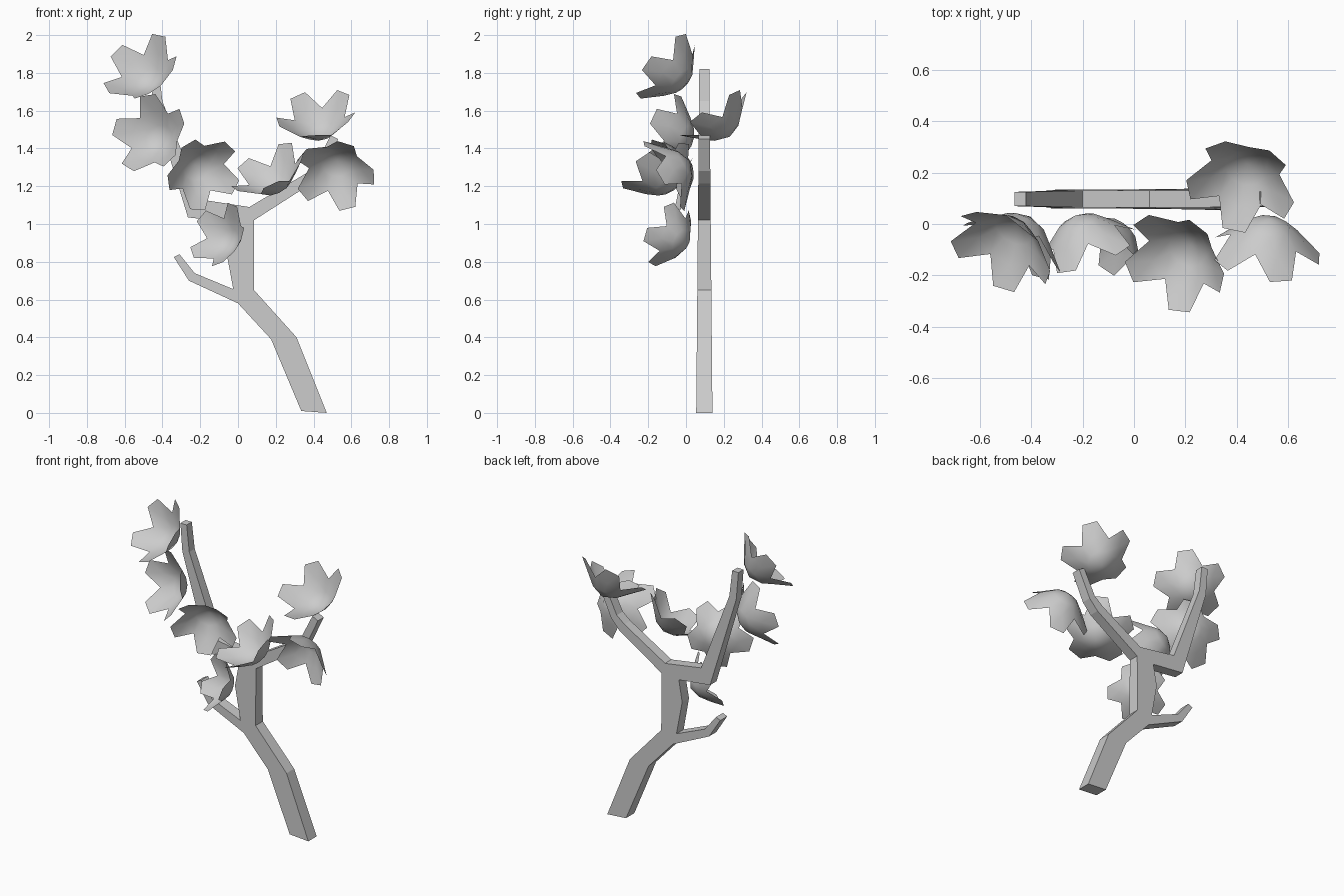
import bpy, bmesh
from math import cos, sin, pi
from mathutils import Vector

if "Cube" in bpy.data.objects:
    bpy.data.objects.remove(bpy.data.objects["Cube"])


def finish(bm, name, smooth):
    me = bpy.data.meshes.new(name)
    bm.to_mesh(me)
    bm.free()
    for p in me.polygons:
        p.use_smooth = smooth
    ob = bpy.data.objects.new(name, me)
    bpy.context.collection.objects.link(ob)
    return ob


# Branch: flat forked outline (x, z), given a thickness that thins upward
outline = [(.335, .01), (.47, 0), (.31, .40), (.085, .65), (.085, 1.02),
           (.39, 1.215), (.45, 1.28), (.53, 1.45), (.49, 1.47), (.41, 1.31),
           (.355, 1.265), (.06, 1.09), (-.20, 1.13), (-.40, 1.65), (-.42, 1.82),
           (-.465, 1.82), (-.45, 1.64), (-.265, 1.035), (-.04, 1.01),
           (-.065, .87), (-.025, .655), (-.23, .74), (-.31, .84),
           (-.34, .825), (-.26, .70), (0, .58), (.175, .39)]
bm = bmesh.new()
front, back = [[bm.verts.new((x, .097 + s * (.043 - .009 * z), z)) for x, z in outline]
               for s in (-1, 1)]
n = len(outline)
caps = [bm.faces.new(front), bm.faces.new(back[::-1])]
for i in range(n):
    j = (i + 1) % n
    bm.faces.new((front[j], front[i], back[i], back[j]))
bm.normal_update()
bmesh.ops.triangulate(bm, faces=caps, ngon_method='EAR_CLIP')
bmesh.ops.recalc_face_normals(bm, faces=bm.faces[:])
finish(bm, "branch", False)

DEPTH = .165


# Leaf: five-lobed cup around a rim centre, opening along axis, one lobe toward lobe_dir
def leaf(name, rim, axis, lobe_dir, size=1):
    w = Vector(axis).normalized()
    u = Vector(lobe_dir)
    u = (u - w * u.dot(w)).normalized()
    v = w.cross(u)
    base = Vector(rim) - w * DEPTH * size
    bm = bmesh.new()

    def pt(r, a, h):
        return bm.verts.new(base + ((u * cos(a) + v * sin(a)) * r + w * h) * size)

    centre = pt(0, 0, .008)
    inner = [pt(.08, k * pi / 5, .038) for k in range(10)]
    # even steps are lobe centres, odd steps are the notches
    mid = [pt(.142, k * pi / 5, .094) for k in range(10)]
    for k in range(10):
        m = (k + 1) % 10
        bm.faces.new((centre, inner[k], inner[m]))
        bm.faces.new((inner[k], mid[k], mid[m], inner[m]))
    for k in range(0, 10, 2):
        a = k * pi / 5
        t0, t1 = pt(.215, a - .21, DEPTH), pt(.215, a + .21, DEPTH)
        bm.faces.new((mid[k], mid[k - 1], t0))
        bm.faces.new((mid[k], t0, t1))
        bm.faces.new((mid[k], t1, mid[k + 1]))
    finish(bm, name, True)


leaves = [
    ((-.52, -.11, 1.833), (-.42, -.68, .59), (.12, .11, .15)),
    ((-.475, -.105, 1.48), (-.45, -.85, .25), (-.03, 0, .19)),
    ((-.18, -.10, 1.265), (.3, -.85, -.3), (.13, 0, .14), .95),
    ((-.11, -.10, .945), (-.6, -.7, .35), (.02, -.05, -.15), .84),
    ((.155, -.15, 1.30), (-.42, -.43, .79), (.10, .15, .16)),
    ((.415, .145, 1.59), (-.17, -.56, .82), (.16, .13, .11)),
    ((.51, -.115, 1.255), (-.1, -.85, -.5), (.05, 0, -.2)),
]
for i, args in enumerate(leaves):
    leaf(f"leaf_{i + 1}", *args)
